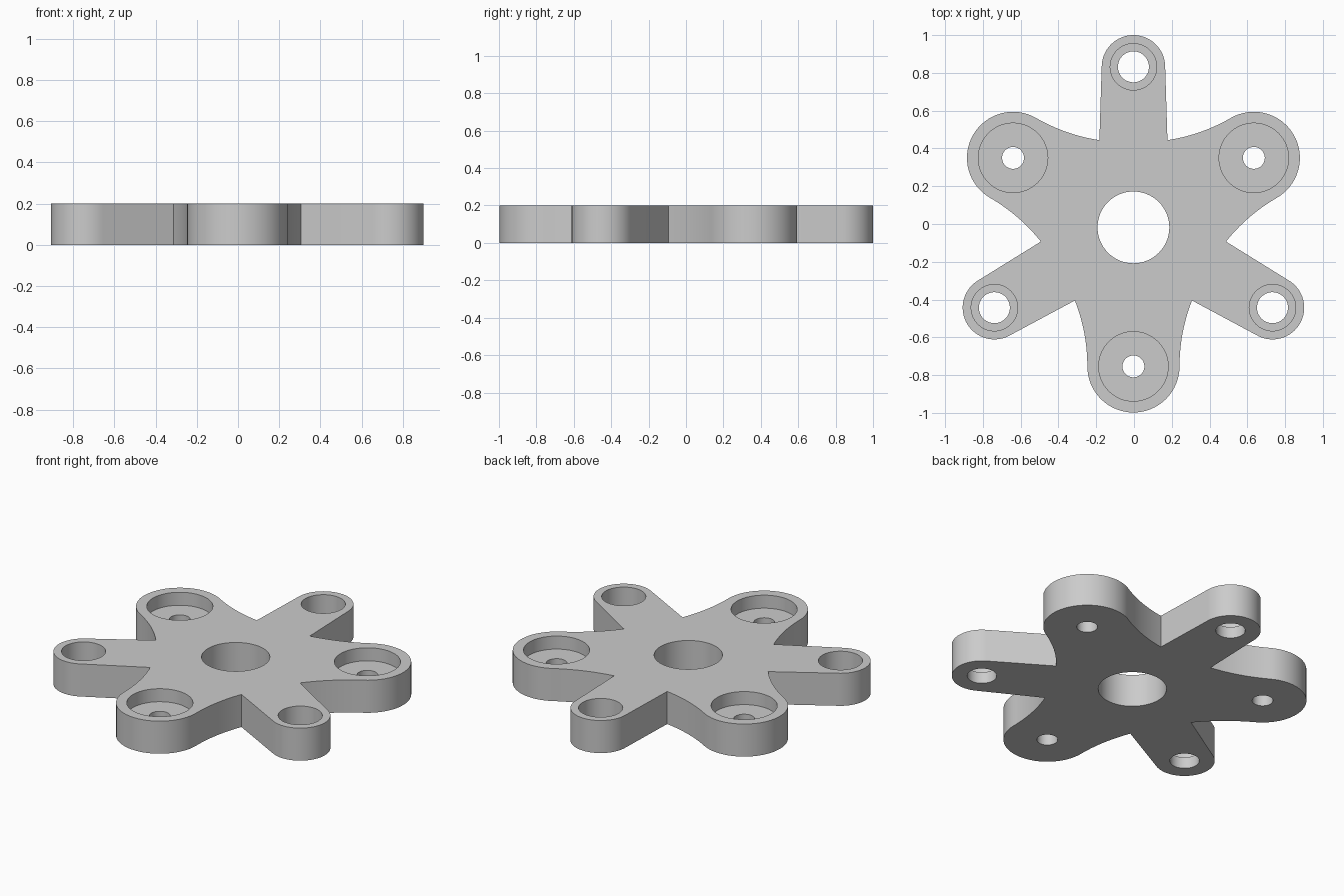
import bpy
import bmesh
from math import sin, cos, pi, radians, hypot, atan2
from mathutils import Vector, Matrix

cube = bpy.data.objects.get("Cube")
if cube:
    bpy.data.objects.remove(cube, do_unlink=True)

THICK = 0.2
CENTRE = Vector((-0.003, -0.018, 0))
WIDE_DIST, WIDE_R = 0.736, 0.244
SLIM_DIST, SLIM_R = 0.85, 0.168
NOTCH_ALONG, NOTCH_SIDE = 0.387, 0.31

grey = bpy.data.materials.new("plain grey")
grey.use_nodes = True
colour = (0.6, 0.6, 0.6, 1)
grey.diffuse_color = colour
grey.node_tree.nodes["Principled BSDF"].inputs["Base Color"].default_value = colour


def place(angle, along, side=0):
    """Point given along and beside an arm axis."""
    return CENTRE + Matrix.Rotation(angle, 3, "Z") @ Vector((along, side, 0))


def round_end(angle, dist, radius, steps=32):
    return [place(angle, dist + radius * cos(a), radius * sin(a))
            for a in (pi * i / steps - pi / 2 for i in range(steps + 1))]


def flank(angle, sign, steps=16):
    """Concave arc from a notch to the side of a wide round end."""
    rise, run = NOTCH_SIDE - WIDE_R, WIDE_DIST - NOTCH_ALONG
    r = (rise ** 2 + run ** 2) / (2 * rise)
    sweep = atan2(run, r - rise)
    return [place(angle, WIDE_DIST - r * sin(t), sign * (WIDE_R + r - r * cos(t)))
            for t in (sweep * (1 - i / steps) for i in range(steps))]


def make_object(name, bm):
    bmesh.ops.recalc_face_normals(bm, faces=bm.faces)
    mesh = bpy.data.meshes.new(name)
    bm.to_mesh(mesh)
    bm.free()
    mesh.materials.append(grey)
    obj = bpy.data.objects.new(name, mesh)
    bpy.context.collection.objects.link(obj)
    return obj


def add_bore(bm, centre, profile, steps=64):
    """Solid of revolution from (radius, height) pairs, bottom to top."""
    rings = [[bm.verts.new(centre + Vector((r * cos(a), r * sin(a), z)))
              for a in (2 * pi * i / steps for i in range(steps))]
             for r, z in profile]
    for low, high in zip(rings, rings[1:]):
        for i in range(steps):
            j = (i + 1) % steps
            bm.faces.new((low[i], low[j], high[j], high[i]))
    bm.faces.new(rings[0])
    bm.faces.new(rings[-1])


# Six-armed plate outline, and stepped bores in the arm ends
outline = []
cutter_bm = bmesh.new()
LOW, HIGH = -0.1, THICK + 0.1
add_bore(cutter_bm, CENTRE, [(0.19, LOW), (0.19, HIGH)])
for k in range(3):
    wide = radians(120 * k - 90)
    slim = wide + radians(60)
    outline += flank(wide, -1)
    outline += round_end(wide, WIDE_DIST, WIDE_R)
    outline += reversed(flank(wide, 1))
    outline += round_end(slim, SLIM_DIST, SLIM_R)
    add_bore(cutter_bm, place(wide, WIDE_DIST),
             [(0.058, LOW), (0.058, 0.12), (0.184, 0.12), (0.184, HIGH)])
    add_bore(cutter_bm, place(slim, SLIM_DIST),
             [(0.082, LOW), (0.082, 0.07), (0.123, 0.07), (0.123, HIGH)])

plate_bm = bmesh.new()
base = plate_bm.faces.new([plate_bm.verts.new(p) for p in outline])
top = bmesh.ops.extrude_face_region(plate_bm, geom=[base], use_keep_orig=True)
bmesh.ops.translate(plate_bm, vec=(0, 0, THICK),
                    verts=[v for v in top["geom"] if isinstance(v, bmesh.types.BMVert)])
plate = make_object("six_arm_plate", plate_bm)
cutter = make_object("bore_cutter", cutter_bm)
cutter.hide_render = True

# Cut all bores, then smooth the curved walls
cut = plate.modifiers.new("bores", "BOOLEAN")
cut.operation = "DIFFERENCE"
cut.solver = "EXACT"
cut.object = cutter
bpy.ops.object.select_all(action="DESELECT")
plate.select_set(True)
bpy.context.view_layer.objects.active = plate
bpy.ops.object.modifier_apply(modifier=cut.name)
bpy.data.objects.remove(cutter, do_unlink=True)
bpy.ops.object.shade_smooth_by_angle(angle=radians(30))
